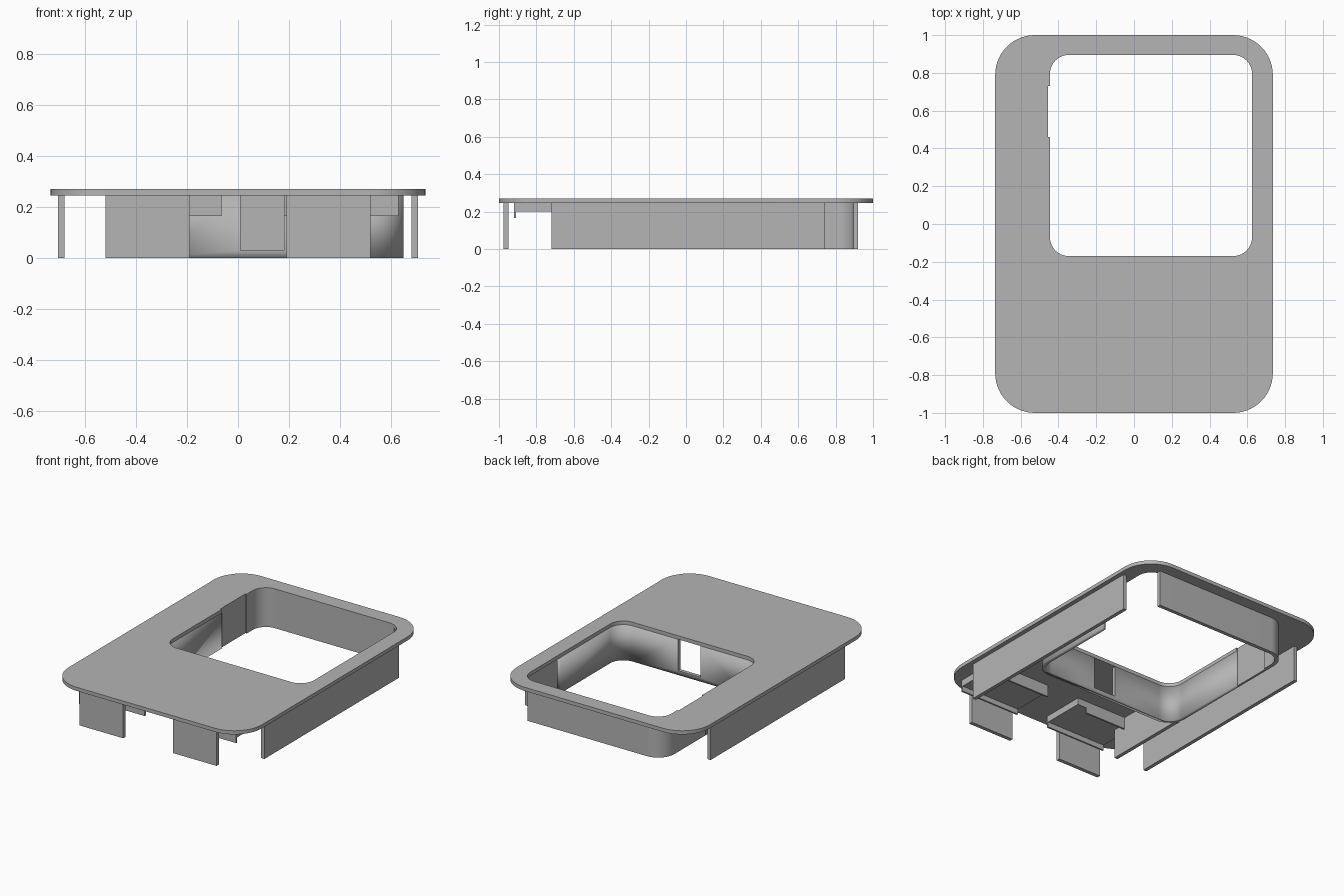
import bpy
from math import cos, sin, pi

if "Cube" in bpy.data.objects:
    bpy.data.objects.remove(bpy.data.objects["Cube"], do_unlink=True)

grey = bpy.data.materials.new("plain_grey")
grey.use_nodes = True
grey.diffuse_color = (0.46, 0.46, 0.46, 1)
grey.node_tree.nodes["Principled BSDF"].inputs["Base Color"].default_value = (0.46, 0.46, 0.46, 1)

T = 0.025                                   # sheet thickness
TOP = 0.27
UNDER = TOP - T
LEFT, RIGHT, FRONT, BACK = 0.625, -0.445, -0.17, 0.895   # window edges
R = 0.1                                     # window corner radius


def arc(cx, cy, r, start, sweep=-90, steps=14):
    """Points of an arc, angles in degrees."""
    angles = [(start + sweep * i / steps) * pi / 180 for i in range(steps + 1)]
    return [(cx + r * cos(a), cy + r * sin(a)) for a in angles]


def prism(name, loops, z0, z1):
    """Extrude flat outlines (the first may hold holes) from z0 to z1."""
    curve = bpy.data.curves.new(name, "CURVE")
    curve.dimensions = "2D"
    curve.fill_mode = "BOTH"
    curve.extrude = (z1 - z0) / 2
    for loop in loops:
        spline = curve.splines.new("POLY")
        spline.points.add(len(loop) - 1)
        for point, (x, y) in zip(spline.points, loop):
            point.co = (x, y, 0, 1)
        spline.use_cyclic_u = True
    obj = bpy.data.objects.new(name, curve)
    bpy.context.collection.objects.link(obj)
    obj.location.z = (z0 + z1) / 2
    bpy.ops.object.select_all(action="DESELECT")
    obj.select_set(True)
    bpy.context.view_layer.objects.active = obj
    bpy.ops.object.convert(target="MESH")
    obj = bpy.context.view_layer.objects.active
    obj.data.materials.clear()
    obj.data.materials.append(grey)
    bpy.ops.object.shade_smooth_by_angle(angle=pi / 6)
    return obj


def box(name, x0, x1, y0, y1, z0=0, z1=UNDER):
    bpy.ops.mesh.primitive_cube_add(size=1, location=((x0 + x1) / 2, (y0 + y1) / 2, (z0 + z1) / 2))
    obj = bpy.context.object
    obj.name = name
    obj.scale = (x1 - x0, y1 - y0, z1 - z0)
    bpy.ops.object.transform_apply(location=False, rotation=False, scale=True)
    obj.data.materials.append(grey)
    return obj


# Cover plate with its rounded window and shallow side notch
CX, CY, CR = 0.735, 1.0, 0.21
outline = (arc(CX - CR, CY - CR, CR, 90) + arc(CX - CR, CR - CY, CR, 0)
           + arc(CR - CX, CR - CY, CR, -90) + arc(CR - CX, CY - CR, CR, 180))
NOTCH0, NOTCH1, NOTCH_X = 0.46, 0.73, RIGHT - 0.01
window = (arc(LEFT - R, BACK - R, R, 90) + arc(LEFT - R, FRONT + R, R, 0)
          + arc(RIGHT + R, FRONT + R, R, -90)
          + [(RIGHT, NOTCH0), (NOTCH_X, NOTCH0), (NOTCH_X, NOTCH1), (RIGHT, NOTCH1)]
          + arc(RIGHT + R, BACK - R, R, 180))
prism("cover_plate", [outline, window], UNDER, TOP)


# Wall below the front half of the window, offset outwards by the sheet thickness
def front_path(d):
    return ([(LEFT + d, 0.47)] + arc(LEFT - R, FRONT + R, R + d, 0)
            + arc(RIGHT + R, FRONT + R, R + d, -90) + [(RIGHT - d, NOTCH0)])


def back_path(d):
    return ([(RIGHT - d, NOTCH1)] + arc(RIGHT + R, BACK - R, R + d, 180)
            + [(0.56, BACK + d)])


front_wall = prism("window_front_wall", [front_path(0) + front_path(T)[::-1]], 0, UNDER)
prism("window_back_wall", [back_path(0) + back_path(T)[::-1]], 0, UNDER)
box("window_recessed_wall", RIGHT - T, NOTCH_X, NOTCH0, NOTCH1)
box("window_wall_extension", RIGHT - T, RIGHT, -0.72, FRONT + R / 2)

# Opening through the front wall
cutter = box("opening_cutter", 0.01, 0.18, FRONT - 0.1, FRONT + 0.1, 0.03, UNDER + 0.1)
cutter.hide_render = True
cut = front_wall.modifiers.new("opening", "BOOLEAN")
cut.operation = "DIFFERENCE"
cut.solver = "EXACT"
cut.object = cutter
bpy.context.view_layer.objects.active = front_wall
bpy.ops.object.modifier_apply(modifier=cut.name)
bpy.data.objects.remove(cutter, do_unlink=True)

# Side skirts and front tabs, mirrored
for side, s in (("left", 1), ("right", -1)):
    box(side + "_skirt", *sorted((s * 0.68, s * 0.705)), -0.72, 0.74)
    box(side + "_front_tab", *sorted((s * 0.19, s * 0.52)), -0.975, -0.95)

# Shallow brackets behind the tabs, each with a lip front and back
for side, x in (("left", 0.18), ("right", -0.515)):
    box(side + "_bracket", x, x + 0.45, -0.92, -0.62, 0.2, UNDER)
    box(side + "_bracket_front_lip", x, x + 0.45, -0.92, -0.908, 0.165, 0.2)
    box(side + "_bracket_back_lip", x, x + 0.38, -0.632, -0.62, 0.165, 0.2)
